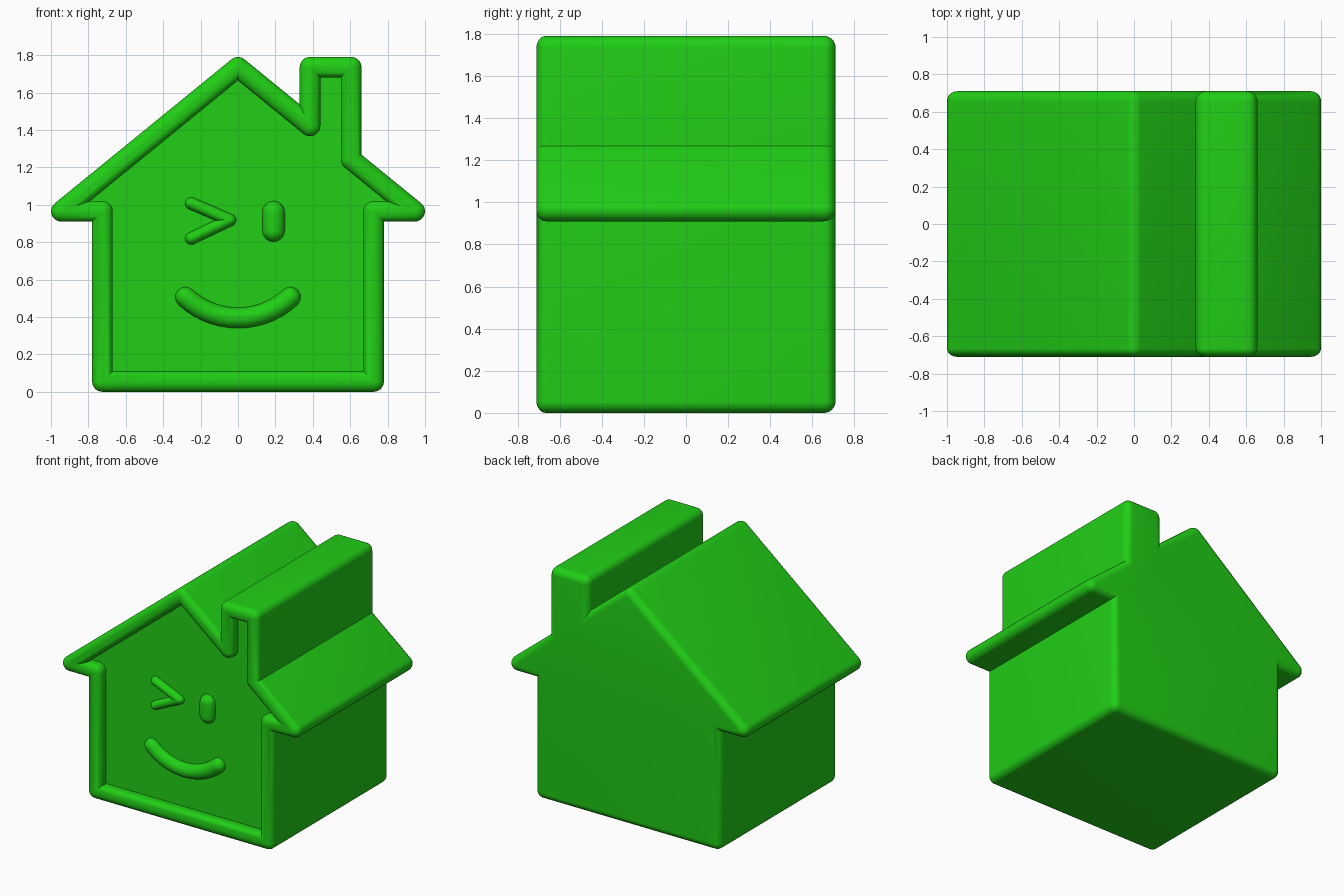
import bpy, bmesh, math
from mathutils import Vector, Matrix

if "Cube" in bpy.data.objects:
    bpy.data.objects.remove(bpy.data.objects["Cube"])

R = 0.055          # half width of the rounded rim
FRONT, BACK = -0.71, 0.71
PANEL = -0.63      # recessed front panel
green = bpy.data.materials.new("green")
green.diffuse_color = (0.015, 0.62, 0.008, 1)
green.use_nodes = True
green.node_tree.nodes["Principled BSDF"].inputs["Base Color"].default_value = green.diffuse_color


def offset(path, s, n=9):
    """Offset a closed counter-clockwise path; n points per corner, round or mitred."""
    out = []
    for i, p in enumerate(path):
        d1 = (p - path[i - 1]).normalized()
        d2 = (path[(i + 1) % len(path)] - p).normalized()
        n1, n2 = Vector((d1.y, -d1.x)), Vector((d2.y, -d2.x))
        a = math.atan2(d1.x * d2.y - d1.y * d2.x, d1.dot(d2))
        if abs(a) > 3.1:
            a = math.pi
        for k in range(n):
            if (a > 0) == (s >= 0):
                out.append(p + s * (Matrix.Rotation(a * k / (n - 1), 2) @ n1))
            else:
                out.append(p + s * (n1 + n2) / (1 + n1.dot(n2)))
    return out


def loft(name, path, sections, caps):
    """Skin the path through (offset, y) sections."""
    path = [Vector(p) for p in path]
    bm = bmesh.new()
    rings = [[bm.verts.new((p.x, y, p.y)) for p in offset(path, s)] for s, y in sections]
    for a, b in zip(rings, rings[1:]):
        for i in range(len(a)):
            j = (i + 1) % len(a)
            bm.faces.new((a[i], a[j], b[j], b[i]))
    for c in caps:
        bm.faces.new(rings[c])
    bmesh.ops.remove_doubles(bm, verts=bm.verts, dist=1e-4)
    bmesh.ops.recalc_face_normals(bm, faces=bm.faces)
    me = bpy.data.meshes.new(name)
    bm.to_mesh(me)
    bm.free()
    me.materials.append(green)
    ob = bpy.data.objects.new(name, me)
    bpy.context.collection.objects.link(ob)
    bpy.ops.object.select_all(action='DESELECT')
    bpy.context.view_layer.objects.active = ob
    ob.select_set(True)
    bpy.ops.object.shade_smooth_by_angle(angle=math.radians(35))


def stroke(name, pts, r, h):
    """Raised rounded bar along an open path on the panel."""
    prof = [(r, PANEL + 0.02)]
    for k in range(9):
        t = math.pi / 2 * k / 8
        prof.append((r * math.cos(t), PANEL - h * math.sin(t)))
    loft(name, pts + pts[-2:0:-1], prof, [])


# House body: outline at the centre of the rim, rounded back, raised rim, recessed panel
outline = [(-0.725, R), (0.725, R), (0.725, 0.965), (0.945, 0.965), (0.605, 1.242),
           (0.605, 1.735), (0.385, 1.735), (0.385, 1.421), (0, 1.735),
           (-0.945, 0.965), (-0.725, 0.965)]
RF = 0.045         # depth of the rim rounding
sections = []
for k in range(9):
    t = math.pi / 2 * k / 8
    sections.append((R * math.sin(t), BACK - R + R * math.cos(t)))
for k in range(17):
    t = math.pi * k / 16
    sections.append((R * math.cos(t), FRONT + RF - RF * math.sin(t)))
sections.append((-R, PANEL))
loft("house_body", outline, sections, [0, -1])

# Face
stroke("winking_eye", [(-0.25, 1.007), (-0.043, 0.918), (-0.25, 0.82)], 0.033, 0.04)
stroke("open_eye", [(0.19, 0.862), (0.19, 0.96)], 0.06, 0.055)
smile = []
for k in range(15):
    t = math.radians(-43 + 86 * k / 14)
    smile.append((0.411 * math.sin(t), 0.806 - 0.411 * math.cos(t)))
stroke("smile", smile, R, 0.055)
